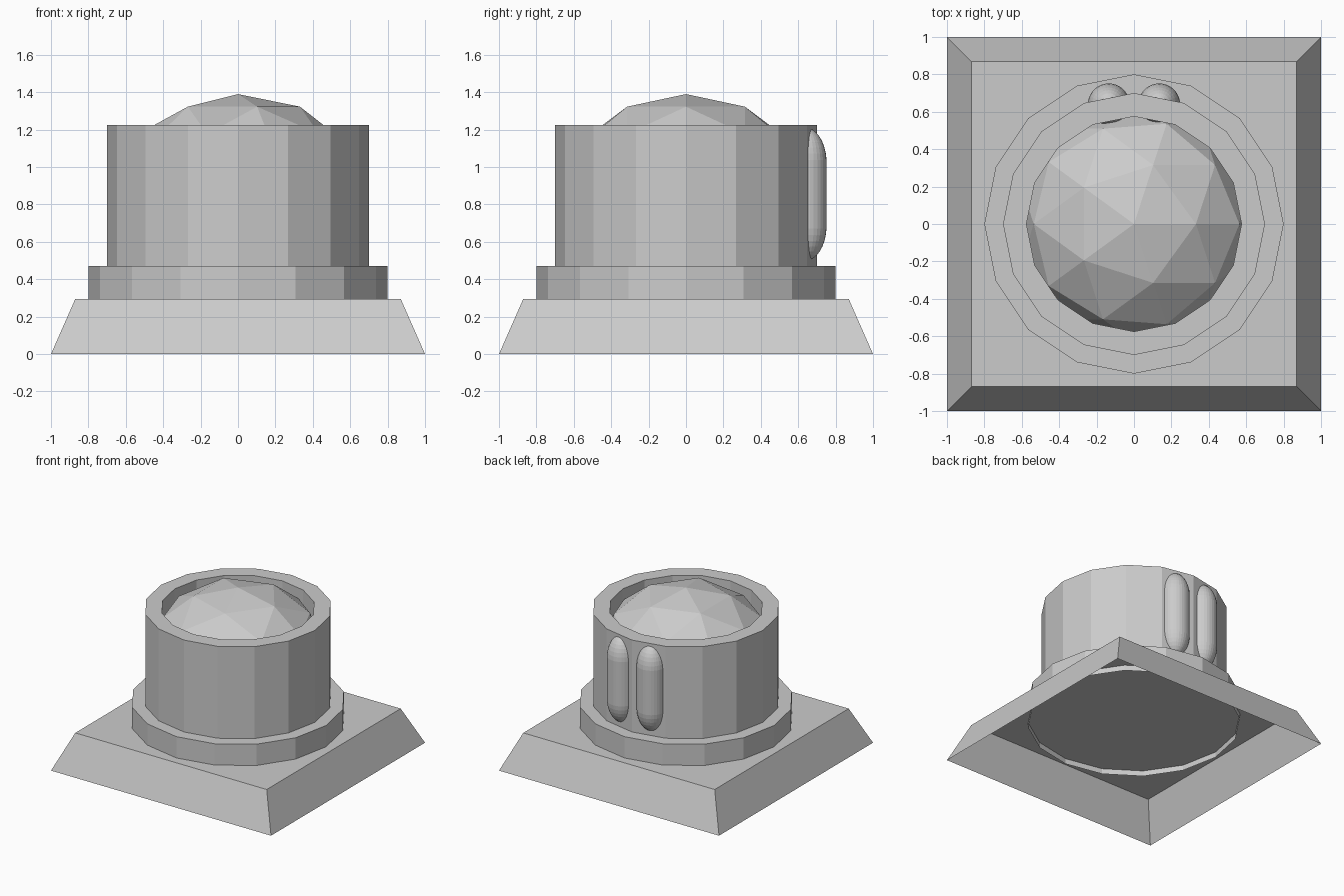
import bpy, bmesh
from math import pi, sin, cos, sqrt

if "Cube" in bpy.data.objects:
    bpy.data.objects.remove(bpy.data.objects["Cube"])


def finish(name, bm):
    bmesh.ops.recalc_face_normals(bm, faces=bm.faces)
    mesh = bpy.data.meshes.new(name)
    bm.to_mesh(mesh)
    bm.free()
    obj = bpy.data.objects.new(name, mesh)
    bpy.context.collection.objects.link(obj)
    return obj


def lathe(name, profile, sides, start=0.0):
    """Spin (radius, z) points around z; open at the first ring, capped at the last."""
    bm = bmesh.new()
    rings = []
    for r, z in profile:
        angles = [start + 2 * pi * i / sides for i in range(sides)]
        rings.append([bm.verts.new((r * cos(a), r * sin(a), z)) for a in angles])
    for low, high in zip(rings, rings[1:]):
        for i in range(sides):
            j = (i + 1) % sides
            bm.faces.new((low[i], low[j], high[j], high[i]))
    bm.faces.new(rings[-1])
    # open shells: make sure the normals point outwards
    obj = finish(name, bm)
    if obj.data.polygons[-1].normal.z < 0:
        obj.data.flip_normals()
    return obj


# Square sloped base, open underneath
lathe("base", [(sqrt(2), 0), (0.87 * sqrt(2), 0.295)], 4, pi / 4)

# Collar that pokes slightly through the base top
lathe("collar", [(0.8, 0.25), (0.8, 0.47)], 16)

# Drum with a raised rim around a recess
lathe("drum", [(0.7, 0.47), (0.7, 1.225), (0.575, 1.225), (0.575, 0.95)], 16)

# Faceted dome in the recess: upper half of a squashed icosphere
bm = bmesh.new()
bmesh.ops.create_icosphere(bm, subdivisions=2, radius=1)
bmesh.ops.delete(bm, geom=[v for v in bm.verts if v.co.z < -0.01], context='VERTS')
for v in bm.verts:
    v.co = (v.co.x * 0.63, v.co.y * 0.63, 0.94 + v.co.z * 0.45)
dome = finish("dome", bm)
if sum(p.normal.z for p in dome.data.polygons) < 0:
    dome.data.flip_normals()

# Two upright rounded pads on the back: spheres pulled apart at the middle
for side, x in (("left", -0.135), ("right", 0.135)):
    bm = bmesh.new()
    bmesh.ops.create_uvsphere(bm, u_segments=32, v_segments=17, radius=1)
    for v in bm.verts:
        shift = 0.165 if v.co.z > 0 else -0.165
        v.co = (x + v.co.x * 0.112, 0.64 + v.co.y * 0.112,
                0.855 + v.co.z * 0.19 + shift)
    finish("back_pad_" + side, bm)
